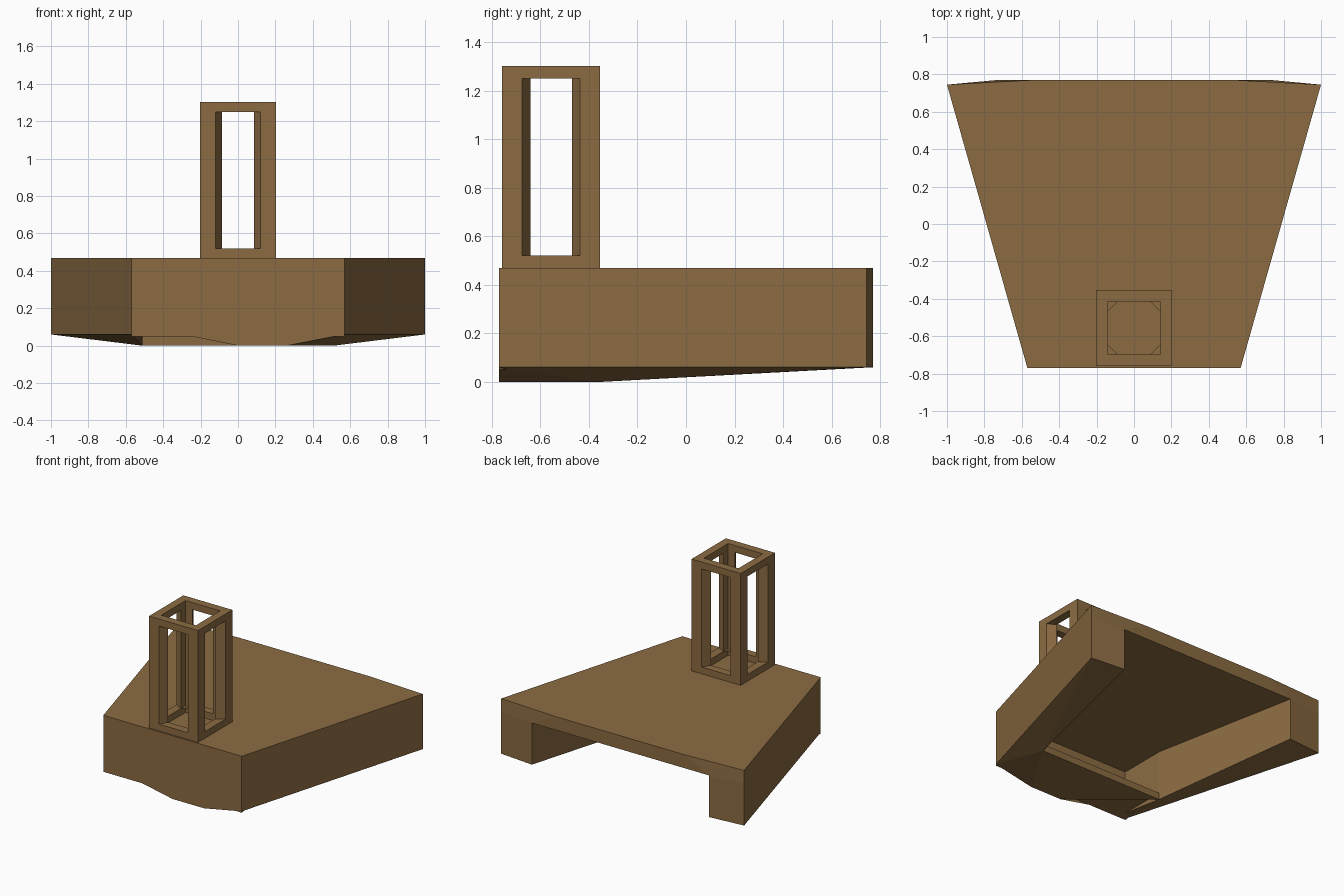
import bpy
import bmesh

cube = bpy.data.objects.get("Cube")
if cube:
    bpy.data.objects.remove(cube, do_unlink=True)

WOOD = (0.26, 0.148, 0.055, 1.0)
brown = bpy.data.materials.new("warm brown")
brown.use_nodes = True
brown.diffuse_color = WOOD
brown.node_tree.nodes["Principled BSDF"].inputs["Base Color"].default_value = WOOD


def finish(name, bm, closed=True):
    """Turn a bmesh into a flat shaded brown object."""
    if closed:
        bmesh.ops.recalc_face_normals(bm, faces=bm.faces[:])
    mesh = bpy.data.meshes.new(name)
    bm.to_mesh(mesh)
    bm.free()
    mesh.materials.append(brown)
    obj = bpy.data.objects.new(name, mesh)
    bpy.context.collection.objects.link(obj)
    return obj


def solid(name, low, high):
    """Closed solid between two matching outlines."""
    bm = bmesh.new()
    a = [bm.verts.new(p) for p in low]
    b = [bm.verts.new(p) for p in high]
    n = len(a)
    caps = [bm.faces.new(a[::-1]), bm.faces.new(b)]
    for i in range(n):
        j = (i + 1) % n
        bm.faces.new((a[i], a[j], b[j], b[i]))
    bmesh.ops.triangulate(bm, faces=caps)
    return finish(name, bm)


def prism(name, outline, z0, z1):
    return solid(name, [(x, y, z0) for x, y in outline],
                 [(x, y, z1) for x, y in outline])


# Hull heights and key positions
TOP, CEILING, EDGE = 0.47, 0.37, 0.06
FRONT, BACK, CORNER = -0.77, 0.77, 0.745
NOSE, INNER, LIP = 0.57, 0.51, -0.345


def deck_outline(back_x, z):
    right = [(NOSE, FRONT, z), (1, CORNER, z), (back_x, BACK, z)]
    return right + [(-x, y, z) for x, y, z in reversed(right)]


# Deck slab, its rear edge slightly drawn in at the corners
solid("deck", deck_outline(0.73, CEILING), deck_outline(0.53, TOP))

# Side walls, open at the back, with slanted undersides
wall = [(1, CORNER, EDGE), (0.73, BACK, EDGE), (INNER, LIP, 0),
        (INNER, -0.70, 0.05), (NOSE, FRONT, EDGE)]
for side, s in (("left", 1), ("right", -1)):
    low = [(s * x, y, z) for x, y, z in wall]
    solid(side + "_wall", low, [(x, y, CEILING) for x, y, z in low])

# Front wall
prism("front_wall", [(-NOSE, FRONT), (NOSE, FRONT), (INNER, -0.70), (-INNER, -0.70)],
      EDGE - 0.01, CEILING)

# Nose floor: faceted keel on the left half, raised plate above, rear lip
bm = bmesh.new()
keel = [(NOSE, FRONT, EDGE), (0.26, FRONT, 0), (0, FRONT, 0), (-0.25, FRONT, 0.05),
        (INNER, LIP, 0), (-INNER, LIP, 0), (INNER, LIP, 0.05), (-INNER, LIP, 0.05),
        (-NOSE, FRONT, 0.05), (NOSE, FRONT, 0.05)]
v = [bm.verts.new(p) for p in keel]
for face in ((0, 4, 1), (1, 4, 5), (1, 5, 2), (4, 6, 7, 5), (6, 9, 8, 7)):
    bm.faces.new([v[i] for i in face])
# Front face of the keel below the wall
bm.faces.new([v[i] for i in (3, 2, 1, 0)])
finish("nose_floor", bm, closed=False)

# Tower: two square rings joined by four flared corner posts
CENTRE_Y, HALF, SHAFT = -0.556, 0.202, 0.142
SILL, HEAD, PEAK = 0.52, 1.25, 1.302


def ring(name, z0, z1):
    bm = bmesh.new()
    loops = []
    for r, z in ((HALF, z0), (HALF, z1), (SHAFT, z1), (SHAFT, z0)):
        loops.append([bm.verts.new((sx * r, CENTRE_Y + sy * r, z))
                      for sx, sy in ((-1, -1), (1, -1), (1, 1), (-1, 1))])
    for k in range(4):
        a, b = loops[k], loops[(k + 1) % 4]
        for i in range(4):
            j = (i + 1) % 4
            bm.faces.new((a[i], a[j], b[j], b[i]))
    finish(name, bm)


ring("tower_base_ring", TOP, SILL)
ring("tower_top_ring", HEAD, PEAK)

post = [(HALF, HALF), (0.12, HALF), (0.086, SHAFT), (SHAFT, SHAFT),
        (SHAFT, 0.086), (HALF, 0.12)]
for sx, x_name in ((1, "left"), (-1, "right")):
    for sy, y_name in ((-1, "front"), (1, "back")):
        prism(f"tower_post_{y_name}_{x_name}",
              [(sx * x, CENTRE_Y + sy * y) for x, y in post], SILL, HEAD)
